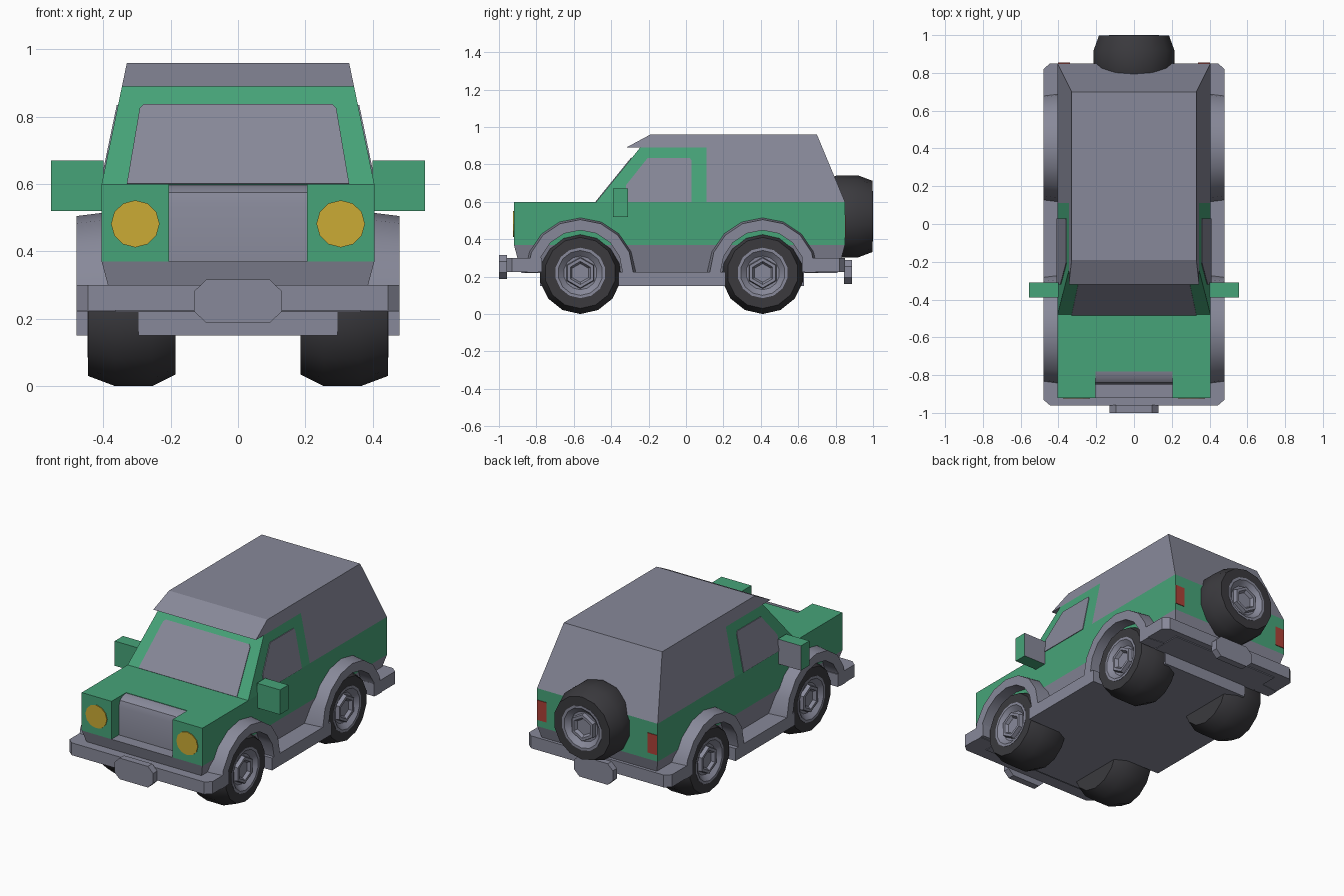
import bpy, bmesh
from math import sin, cos, pi, radians
from mathutils import Matrix, Vector

cube = bpy.data.objects.get("Cube")
if cube:
    bpy.data.objects.remove(cube, do_unlink=True)


def material(name, rgb):
    m = bpy.data.materials.new(name)
    m.use_nodes = True
    m.diffuse_color = (*rgb, 1)
    m.node_tree.nodes["Principled BSDF"].inputs["Base Color"].default_value = (*rgb, 1)
    return m


GREEN = material("body green", (0.062, 0.37, 0.19))
GREY = material("trim grey", (0.245, 0.25, 0.32))
BLACK = material("tyre black", (0.043, 0.042, 0.048))
YELLOW = material("headlight yellow", (0.60, 0.41, 0.035))
RED = material("tail light red", (0.42, 0.053, 0.038))


def finish(name, bm, mats, smooth=False):
    bmesh.ops.recalc_face_normals(bm, faces=bm.faces[:])
    mesh = bpy.data.meshes.new(name)
    bm.to_mesh(mesh)
    bm.free()
    for m in mats:
        mesh.materials.append(m)
    ob = bpy.data.objects.new(name, mesh)
    bpy.context.collection.objects.link(ob)
    if smooth:
        bpy.ops.object.select_all(action="DESELECT")
        ob.select_set(True)
        bpy.context.view_layer.objects.active = ob
        bpy.ops.object.shade_smooth_by_angle(angle=radians(32))
    return ob


def loft(name, ring_a, ring_b, mat, smooth=False):
    """Closed solid between two matching rings of points."""
    bm = bmesh.new()
    a = [bm.verts.new(p) for p in ring_a]
    b = [bm.verts.new(p) for p in ring_b]
    n = len(a)
    bm.faces.new(a)
    bm.faces.new(b)
    for i in range(n):
        j = (i + 1) % n
        bm.faces.new((a[i], a[j], b[j], b[i]))
    return finish(name, bm, [mat], smooth)


def plan(name, pts, z0, z1, mat):
    return loft(name, [(x, y, z0) for x, y in pts], [(x, y, z1) for x, y in pts], mat)


def front(name, pts, y0, y1, mat):
    return loft(name, [(x, y0, z) for x, z in pts], [(x, y1, z) for x, z in pts], mat)


def box(name, x0, x1, y0, y1, z0, z1, mat):
    return plan(name, [(x0, y0), (x1, y0), (x1, y1), (x0, y1)], z0, z1, mat)


def cabin_x(z):
    return 0.405 - 0.208 * (z - 0.6)


def cabin(name, pts, mat):
    return loft(name, [(cabin_x(z), y, z) for y, z in pts],
                [(-cabin_x(z), y, z) for y, z in pts], mat)


def lathe(bm, profile, sides, index):
    """Turn (x, radius) points about the x axis and cap both ends."""
    rings = []
    for x, r in profile:
        rings.append([bm.verts.new((x, r * cos(2 * pi * k / sides - pi / 2),
                                    r * sin(2 * pi * k / sides - pi / 2)))
                      for k in range(sides)])
    faces = [bm.faces.new(rings[0]), bm.faces.new(rings[-1])]
    for p, q in zip(rings, rings[1:]):
        for k in range(sides):
            j = (k + 1) % sides
            faces.append(bm.faces.new((p[k], p[j], q[j], q[k])))
    for f in faces:
        f.material_index = index


def wheel(name, place, turn):
    bm = bmesh.new()
    lathe(bm, [(-0.13, 0.13), (-0.13, 0.185), (-0.06, 0.22), (0.05, 0.22),
               (0.13, 0.19), (0.13, 0.135), (0.09, 0.13)], 14, 0)
    lathe(bm, [(0.08, 0.135), (0.132, 0.135), (0.132, 0.12), (0.105, 0.09)], 14, 1)
    lathe(bm, [(0.09, 0.088), (0.128, 0.08), (0.128, 0.062), (0.11, 0.05)], 6, 1)
    bm.transform(Matrix.Translation(place) @ Matrix.Rotation(turn, 4, "Z"))
    return finish(name, bm, [BLACK, GREY], True)


# Lower body with a notch for the grille
plan("lower_body", [(-0.405, -0.92), (-0.205, -0.92), (-0.205, -0.78), (0.205, -0.78),
                    (0.205, -0.92), (0.405, -0.92), (0.405, 0.85), (-0.405, 0.85)],
     0.37, 0.6, GREEN)
grille = [(-0.85, 0.365), (-0.85, 0.54), (-0.838, 0.575), (-0.815, 0.592),
          (-0.775, 0.598), (-0.775, 0.365)]
loft("grille", [(-0.205, y, z) for y, z in grille],
     [(0.205, y, z) for y, z in grille], GREY, True)

# Skirt tapering down to the chassis
loft("skirt", [(-0.405, -0.92, 0.37), (0.405, -0.92, 0.37), (0.405, 0.85, 0.37), (-0.405, 0.85, 0.37)],
     [(-0.365, -0.88, 0.22), (0.365, -0.88, 0.22), (0.365, 0.81, 0.22), (-0.365, 0.81, 0.22)], GREY)
box("chassis", -0.295, 0.295, -0.78, 0.63, 0.15, 0.23, GREY)
box("sills", -0.48, 0.48, -0.36, 0.21, 0.15, 0.225, GREY)

# Bumpers with clipped corners, and the plates on them
for name, end, back in (("front_bumper", -0.96, -0.77), ("rear_bumper", 0.85, 0.62)):
    d = 0.03 if end < 0 else -0.03
    plan(name, [(-0.48, back), (-0.48, end + d), (-0.445, end), (0.445, end),
                (0.48, end + d), (0.48, back)], 0.225, 0.30, GREY)
for name, y, z in (("front_plate", -1.0, 0.252), ("rear_plate", 0.845, 0.225)):
    front(name, [(sx * x, z + sz * h) for sx, sz, x, h in
                 ((1, 1, 0.13, 0.03), (1, 1, 0.095, 0.064), (-1, 1, 0.095, 0.064), (-1, 1, 0.13, 0.03),
                  (-1, -1, 0.13, 0.03), (-1, -1, 0.095, 0.064), (1, -1, 0.095, 0.064), (1, -1, 0.13, 0.03))],
          y, y + 0.042, GREY)

# Cabin: green front frame, grey hard top with a visor
cabin("cabin_frame", [(-0.48, 0.6), (-0.245, 0.89), (0.11, 0.89), (0.11, 0.6)], GREEN)
cabin("hard_top", [(0.11, 0.6), (0.11, 0.89), (-0.32, 0.89), (-0.19, 0.96),
                   (0.70, 0.96), (0.85, 0.6)], GREY)

# Windscreen plate lying on the sloped frame
slope = Vector((0, 0.235, 0.29))
normal = Vector((0, -0.777, 0.63))
screen = [Vector((x, -0.48, 0.6)) + slope * t for x, t in
          ((-0.33, 0.0), (-0.292, 0.77), (-0.28, 0.81), (0.28, 0.81), (0.292, 0.77), (0.33, 0.0))]
loft("windscreen", [p - normal * 0.003 for p in screen], [p + normal * 0.004 for p in screen], GREY)

arc = [pi * k / 8 for k in range(9)]
for s, side in ((1, "left"), (-1, "right")):
    # Side window
    pane = [(-0.32, 0.6), (-0.32, 0.69), (-0.205, 0.835), (0.02, 0.835), (0.03, 0.82), (0.03, 0.6)]
    loft(side + "_window", [(s * (cabin_x(z) - 0.003), y, z) for y, z in pane],
         [(s * (cabin_x(z) + 0.004), y, z) for y, z in pane], GREY)

    # Door mirror with a grey glass on the rear face
    x0, x1 = sorted((s * 0.40, s * 0.555))
    mirror = box(side + "_mirror", x0, x1, -0.39, -0.31, 0.52, 0.67, GREEN)
    mirror.data.materials.append(GREY)
    for f in mirror.data.polygons:
        if f.normal.y > 0.9:
            f.material_index = 1

    # Lamps
    front(side + "_headlight", [(s * 0.305 + 0.072 * cos(2 * pi * k / 12), 0.482 + 0.07 * sin(2 * pi * k / 12))
                                for k in range(12)], -0.925, -0.917, YELLOW)
    x0, x1 = sorted((s * 0.34, s * 0.402))
    box(side + "_tail_light", x0, x1, 0.847, 0.854, 0.41, 0.53, RED)

    # Wheels under their arches
    for end, y in (("front", -0.565), ("rear", 0.41)):
        wheel(f"{end}_{side}_wheel", (s * 0.315, y, 0.22), 0 if s > 0 else pi)

        def arch(x, outer, inner):
            return ([(s * x, y + outer * cos(a), 0.222 + outer * sin(a)) for a in arc] +
                    [(s * x, y + inner * cos(a), 0.222 + inner * sin(a)) for a in reversed(arc)])
        loft(f"{end}_{side}_arch", arch(0.36, 0.298, 0.226), arch(0.48, 0.283, 0.226), GREY, True)

# Spare wheel on the tail
wheel("spare_wheel", (0, 0.868, 0.522), pi / 2)
